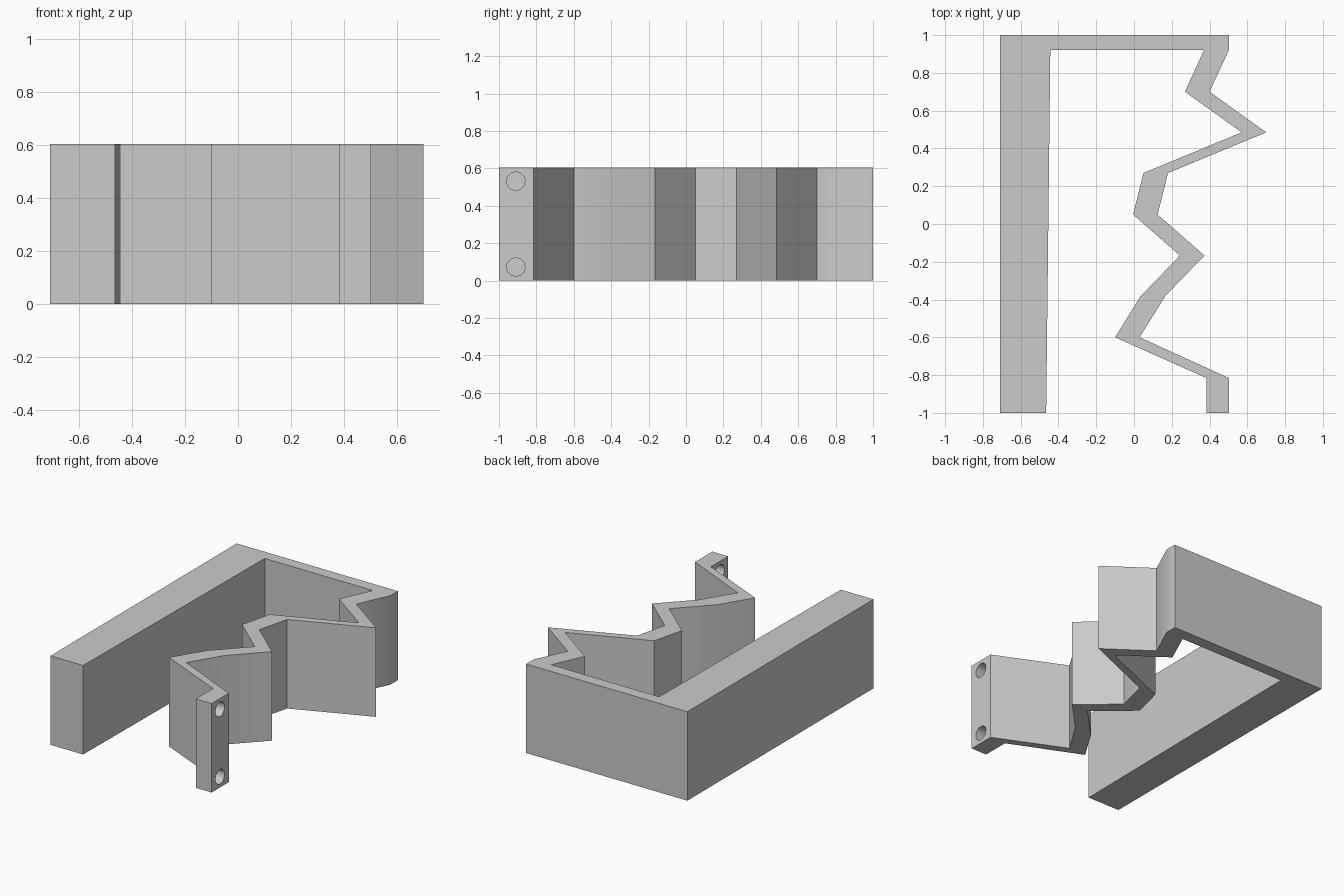
import bpy, bmesh, math
from mathutils import Matrix, Vector

cube = bpy.data.objects.get("Cube")
if cube:
    bpy.data.objects.remove(cube, do_unlink=True)

HEIGHT = 0.605
WALL = 0.13

grey = bpy.data.materials.new("plain_grey")
grey.use_nodes = True
colour = (0.6, 0.6, 0.6, 1)
grey.diffuse_color = colour
grey.node_tree.nodes["Principled BSDF"].inputs["Base Color"].default_value = colour


def finish(name, bm):
    bmesh.ops.recalc_face_normals(bm, faces=bm.faces)
    mesh = bpy.data.meshes.new(name)
    bm.to_mesh(mesh)
    bm.free()
    mesh.materials.append(grey)
    obj = bpy.data.objects.new(name, mesh)
    bpy.context.collection.objects.link(obj)
    return obj


# Zigzag wall, back to front: inner edge, then the same edge shifted sideways
inner = [(0.27, 0.70), (0.57, 0.485), (0.05, 0.27), (-0.005, 0.05),
         (0.243, -0.167), (0.035, -0.382), (-0.10, -0.60)]
outer = [(x + WALL, y) for x, y in reversed(inner)]

# Whole outline: straight arm, back wall, zigzag and end tab
arm = [(-0.71, 1), (-0.71, -1), (-0.465, -1), (-0.443, 0.92), (0.37, 0.92)]
tab = [(0.383, -0.815), (0.383, -1), (0.502, -1), (0.502, -0.815)]
corner = [(0.502, 0.92), (0.502, 1)]
outline = arm + inner + tab + outer + corner

bm = bmesh.new()
base = bm.faces.new([bm.verts.new((x, y, 0)) for x, y in outline])
top = bmesh.ops.extrude_face_region(bm, geom=[base])["geom"]
bmesh.ops.translate(bm, vec=Vector((0, 0, HEIGHT)),
                    verts=[v for v in top if isinstance(v, bmesh.types.BMVert)])
frame = finish("zigzag_frame", bm)

# Two screw holes through the end tab
bm = bmesh.new()
for z in (0.073, HEIGHT - 0.073):
    place = Matrix.Translation((0.44, -0.91, z)) @ Matrix.Rotation(math.pi / 2, 4, "Y")
    bmesh.ops.create_cone(bm, cap_ends=True, segments=12, radius1=0.05,
                          radius2=0.05, depth=0.3, matrix=place)
cutter = finish("hole_cutter", bm)
cutter.hide_render = True
cutter.hide_set(True)

cut = frame.modifiers.new("screw_holes", "BOOLEAN")
cut.operation = "DIFFERENCE"
cut.solver = "EXACT"
cut.object = cutter

# Apply the holes, then soften only the shallow bends
bpy.ops.object.select_all(action="DESELECT")
bpy.context.view_layer.objects.active = frame
frame.select_set(True)
bpy.ops.object.modifier_apply(modifier=cut.name)
bpy.data.objects.remove(cutter, do_unlink=True)
bpy.ops.object.shade_smooth_by_angle(angle=math.radians(31))
